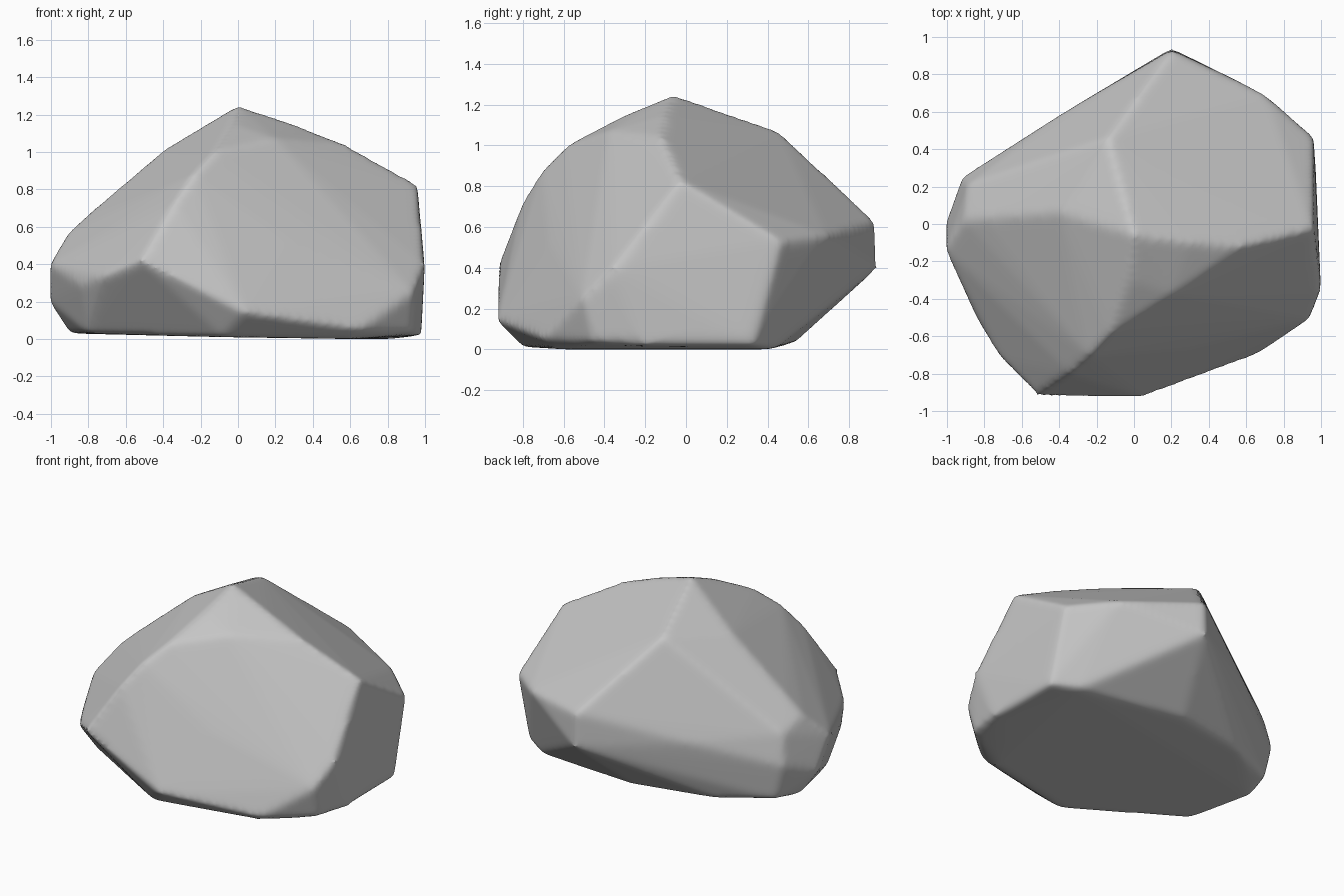
import bpy
import bmesh

cube = bpy.data.objects.get("Cube")
if cube:
    bpy.data.objects.remove(cube)

# Corner points of the boulder, grouped by region
peak_and_ridges = [(0, -.06, 1.25), (-.14, .46, 1.07), (.58, -.12, 1.04),
                   (.3, -.1, 1.15), (-.4, .06, 1.01), (-.02, -.3, 1.15),
                   (-.13, -.59, 1.0), (.2, -.38, 1.07), (-.24, -.71, .88),
                   (-.34, -.8, .73)]
right_side = [(.96, -.03, .83), (.96, .47, .53), (1.0, -.36, .4),
              (.94, -.51, .25), (.97, .33, .02), (.98, -.2, .02),
              (.93, -.45, .03)]
front_rim = [(-.52, -.92, .42), (.04, -.93, .14), (.66, -.7, .05),
             (-.84, -.51, .29), (-.71, -.73, .34), (.27, -.67, .52)]
left_end = [(-.91, .02, .57), (-.8, .03, .67), (-.89, .21, .5),
            (-1.01, -.14, .4), (-1.01, 0, .2), (-.92, .25, .3)]
back_rim = [(.2, .93, .63), (.2, .94, .4), (.71, .69, .56),
            (-.42, .57, .45)]
base = [(-.08, -.8, .01), (-.8, -.4, .03), (-.9, .05, .03),
        (-.86, .25, .06), (-.52, .42, .04), (.04, .53, .03),
        (.81, .43, 0), (.6, -.64, 0)]

# Faceted hull through the corners
bm = bmesh.new()
for p in peak_and_ridges + right_side + front_rim + left_end + back_rim + base:
    bm.verts.new(p)
hull = bmesh.ops.convex_hull(bm, input=bm.verts)
loose = {g for g in hull["geom_interior"] + hull["geom_unused"]
         if isinstance(g, bmesh.types.BMVert) and not g.link_faces}
bmesh.ops.delete(bm, geom=list(loose), context='VERTS')
bmesh.ops.recalc_face_normals(bm, faces=bm.faces)
mesh = bpy.data.meshes.new("boulder")
bm.to_mesh(mesh)
bm.free()
boulder = bpy.data.objects.new("boulder", mesh)
bpy.context.collection.objects.link(boulder)

# Even grid of faces, then worn, rounded edges
remesh = boulder.modifiers.new("even_faces", 'REMESH')
remesh.mode = 'VOXEL'
remesh.voxel_size = .02
remesh.use_smooth_shade = True
worn = boulder.modifiers.new("worn_edges", 'SMOOTH')
worn.factor = .5
worn.iterations = 14

# Stone colour
stone = bpy.data.materials.new("grey stone")
stone.use_nodes = True
grey = (.56, .56, .56, 1)
stone.diffuse_color = grey
stone.node_tree.nodes["Principled BSDF"].inputs["Base Color"].default_value = grey
mesh.materials.append(stone)
